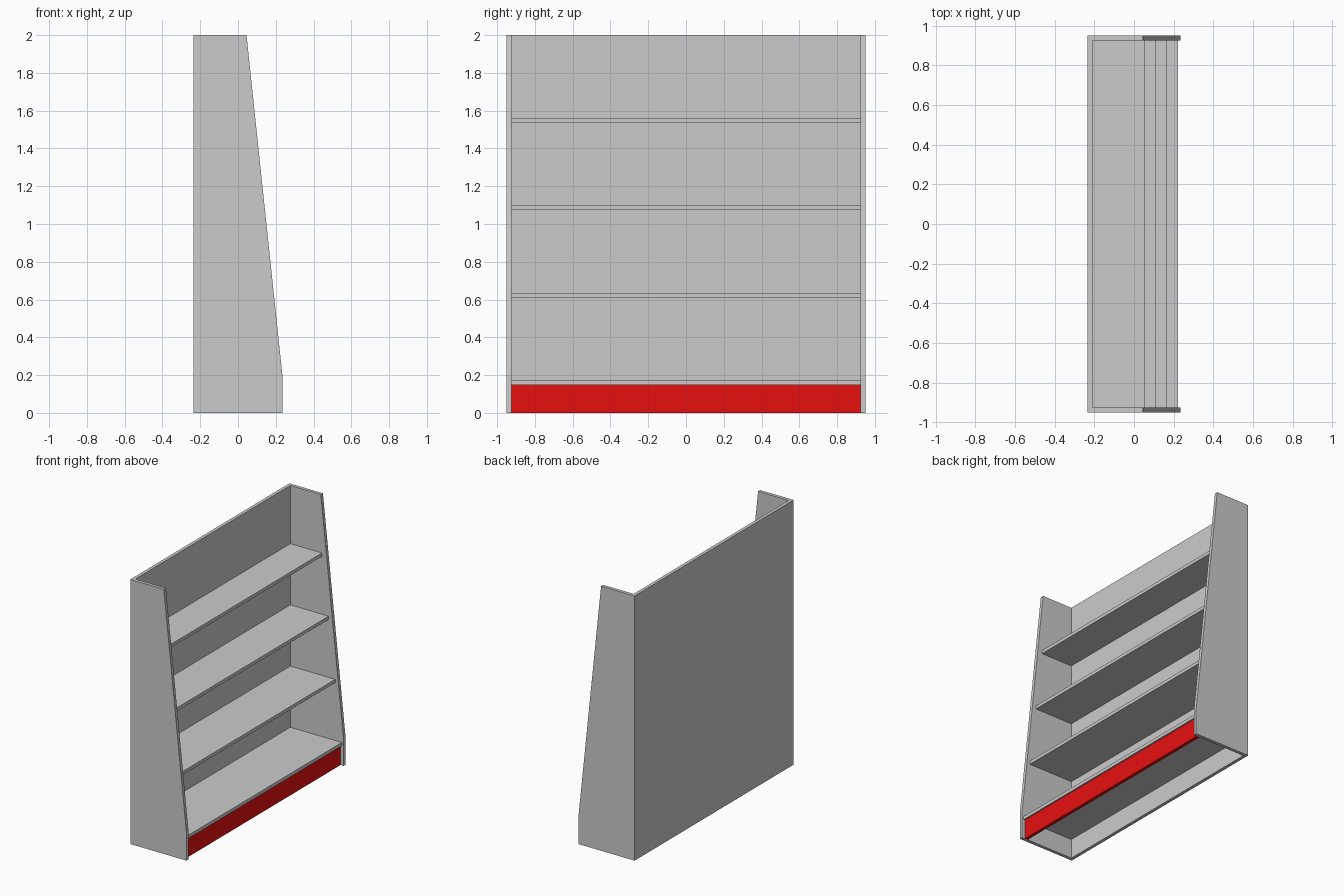
import bpy, bmesh

if "Cube" in bpy.data.objects:
    bpy.data.objects.remove(bpy.data.objects["Cube"])

T = 0.025      # board thickness
HALF = 0.95    # half width of the unit
BACK = -0.235  # rear face


def extrude_profile(name, points, y0, y1):
    """Extrude an x-z outline from y0 to y1."""
    bm = bmesh.new()
    face = bm.faces.new([bm.verts.new((x, y0, z)) for x, z in points])
    moved = bmesh.ops.extrude_face_region(bm, geom=[face])["geom"]
    verts = [v for v in moved if isinstance(v, bmesh.types.BMVert)]
    bmesh.ops.translate(bm, verts=verts, vec=(0, y1 - y0, 0))
    bmesh.ops.recalc_face_normals(bm, faces=bm.faces)
    mesh = bpy.data.meshes.new(name)
    bm.to_mesh(mesh)
    bm.free()
    obj = bpy.data.objects.new(name, mesh)
    bpy.context.collection.objects.link(obj)
    return obj


def board(name, x0, x1, z0, z1):
    """Flat board spanning between the two side panels."""
    outline = [(x0, z0), (x1, z0), (x1, z1), (x0, z1)]
    return extrude_profile(name, outline, -HALF + T, HALF - T)


# Tapered side panels
side = [(BACK, 0), (0.235, 0), (0.235, 0.2), (0.045, 2), (BACK, 2)]
extrude_profile("side_panel_front", side, -HALF, -HALF + T)
extrude_profile("side_panel_rear", side, HALF - T, HALF)

# Back panel
board("back_panel", BACK, BACK + T, 0, 2)

# Shelves, shallower towards the top
for i in range(4):
    z = 0.148 + 0.4625 * i
    board(f"shelf_{i + 1}", BACK + T, 0.221 - 0.0553 * i, z, z + T)

# Red kick board below the lowest shelf
kick = board("kick_board", 0.21 - T, 0.21, 0, 0.148)
red = bpy.data.materials.new("red_paint")
red.diffuse_color = (0.8, 0.005, 0.005, 1)
red.use_nodes = True
red.node_tree.nodes["Principled BSDF"].inputs["Base Color"].default_value = red.diffuse_color
kick.data.materials.append(red)
